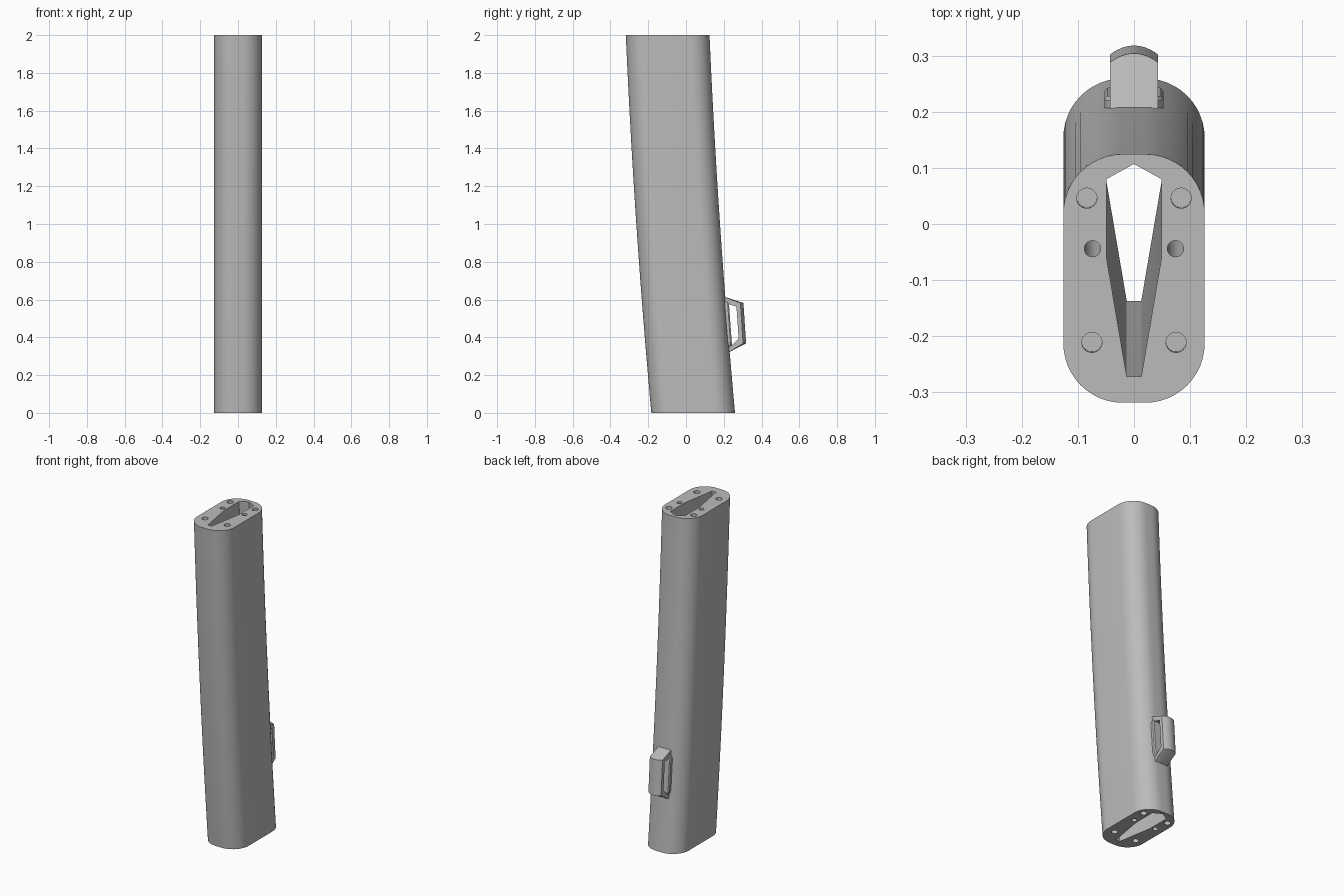
import bpy, bmesh, math
from mathutils import Vector

cube = bpy.data.objects.get("Cube")
if cube:
    bpy.data.objects.remove(cube, do_unlink=True)

grey = bpy.data.materials.new("plain grey")
grey.use_nodes = True
grey.diffuse_color = (0.5, 0.5, 0.5, 1)
grey.node_tree.nodes["Principled BSDF"].inputs["Base Color"].default_value = (0.5, 0.5, 0.5, 1)


def centre_y(z):
    """Centre line of the gently bowed sleeve."""
    t = z / 2
    return 0.038 - 0.135 * t - 0.048 * t * (1 - t)


def make(name, bm):
    bmesh.ops.recalc_face_normals(bm, faces=bm.faces)
    mesh = bpy.data.meshes.new(name)
    bm.to_mesh(mesh)
    bm.free()
    mesh.materials.append(grey)
    obj = bpy.data.objects.new(name, mesh)
    bpy.context.collection.objects.link(obj)
    return obj


def loft(name, rings):
    """Skin a list of equal point rings and cap both ends."""
    bm = bmesh.new()
    rows = [[bm.verts.new(p) for p in ring] for ring in rings]
    n = len(rows[0])
    for a, b in zip(rows, rows[1:]):
        for i in range(n):
            j = (i + 1) % n
            bm.faces.new((a[i], a[j], b[j], b[i]))
    bm.faces.new(rows[0])
    bm.faces.new(rows[-1])
    return make(name, bm)


def sweep(name, outline, z0, z1, steps):
    """Carry a flat outline along the bowed centre line."""
    heights = [z0 + (z1 - z0) * k / steps for k in range(steps + 1)]
    return loft(name, [[(x, y + centre_y(z), z) for x, y in outline] for z in heights])


def rounded(w, h, r, seg):
    """Rounded rectangle outline with half sizes w and h."""
    pts = []
    for q, (sx, sy) in enumerate([(1, 1), (-1, 1), (-1, -1), (1, -1)]):
        for k in range(seg + 1):
            a = math.pi / 2 * (q + k / seg)
            pts.append((sx * (w - r) + r * math.cos(a), sy * (h - r) + r * math.sin(a)))
    return pts


def circle(cx, cy, r, n=24):
    return [(cx + r * math.cos(2 * math.pi * k / n), cy + r * math.sin(2 * math.pi * k / n))
            for k in range(n)]


def cut(target, cutter):
    mod = target.modifiers.new("cut", 'BOOLEAN')
    mod.operation = 'DIFFERENCE'
    mod.solver = 'EXACT'
    mod.object = cutter
    bpy.context.view_layer.objects.active = target
    bpy.ops.object.modifier_apply(modifier=mod.name)
    bpy.data.objects.remove(cutter, do_unlink=True)


def smooth(obj, angle):
    bpy.ops.object.select_all(action='DESELECT')
    obj.select_set(True)
    bpy.context.view_layer.objects.active = obj
    bpy.ops.object.shade_smooth_by_angle(angle=math.radians(angle))


# Sleeve body
body = sweep("sleeve_body", rounded(0.126, 0.2215, 0.106, 12), 0, 2, 24)

# Wedge-shaped channel through the whole length
half = [(0.049, 0.177), (0.049, 0.037), (0.013, -0.175)]
wedge = [(0, 0.204)] + half + [(-x, y) for x, y in reversed(half)]
cut(body, sweep("channel_cutter", wedge, -0.05, 2.05, 26))

# Thin rod holes through the length, and shallow round sockets at both ends
for s in (-1, 1):
    cut(body, sweep("rod_cutter", circle(s * 0.074, 0.053, 0.0145), -0.05, 2.05, 26))
    for x, y in ((0.084, 0.143), (0.075, -0.114)):
        for z0, z1 in ((-0.02, 0.03), (1.97, 2.02)):
            cut(body, sweep("socket_cutter", circle(s * x, y, 0.018), z0, z1, 1))
smooth(body, 30)

# Base pad of the loop, tilted along the back of the sleeve
low, high = Vector((0, 0.226, 0.325)), Vector((0, 0.205, 0.61))
mid, up = (low + high) / 2, (high - low).normalized()
out = Vector((0, up.z, -up.y))
pad_rings = []
for w, depth in ((0.053, -0.03), (0.053, 0.013), (0.048, 0.02)):
    pad_rings.append([mid + out * depth + up * v + Vector((u, 0, 0))
                      for u, v in rounded(w, w + 0.085, w - 0.004, 8)])
pad = loft("loop_base", pad_rings)
smooth(pad, 35)

# Loop: open frame with a bowed outer face
outer = [(0.18, 0.622), (0.304, 0.582), (0.318, 0.368), (0.225, 0.32), (0.195, 0.33)]
inner = [(0.226, 0.575), (0.267, 0.563), (0.279, 0.393), (0.246, 0.36), (0.22, 0.37)]
bm = bmesh.new()
rows = []
for k in range(13):
    t = k / 6 - 1
    bow = [0, 0.016 * t * t, 0.016 * t * t, 0, 0]
    rows.append(([bm.verts.new((0.043 * t, y - b, z)) for (y, z), b in zip(outer, bow)],
                 [bm.verts.new((0.043 * t, y, z)) for y, z in inner]))
count = len(outer)
for (o1, i1), (o2, i2) in zip(rows, rows[1:]):
    for ring1, ring2 in ((o1, o2), (i1, i2)):
        for i in range(count):
            j = (i + 1) % count
            bm.faces.new((ring1[i], ring1[j], ring2[j], ring2[i]))
for o, n in (rows[0], rows[-1]):
    for i in range(count):
        j = (i + 1) % count
        bm.faces.new((o[i], o[j], n[j], n[i]))
loop = make("back_loop", bm)
smooth(loop, 25)
